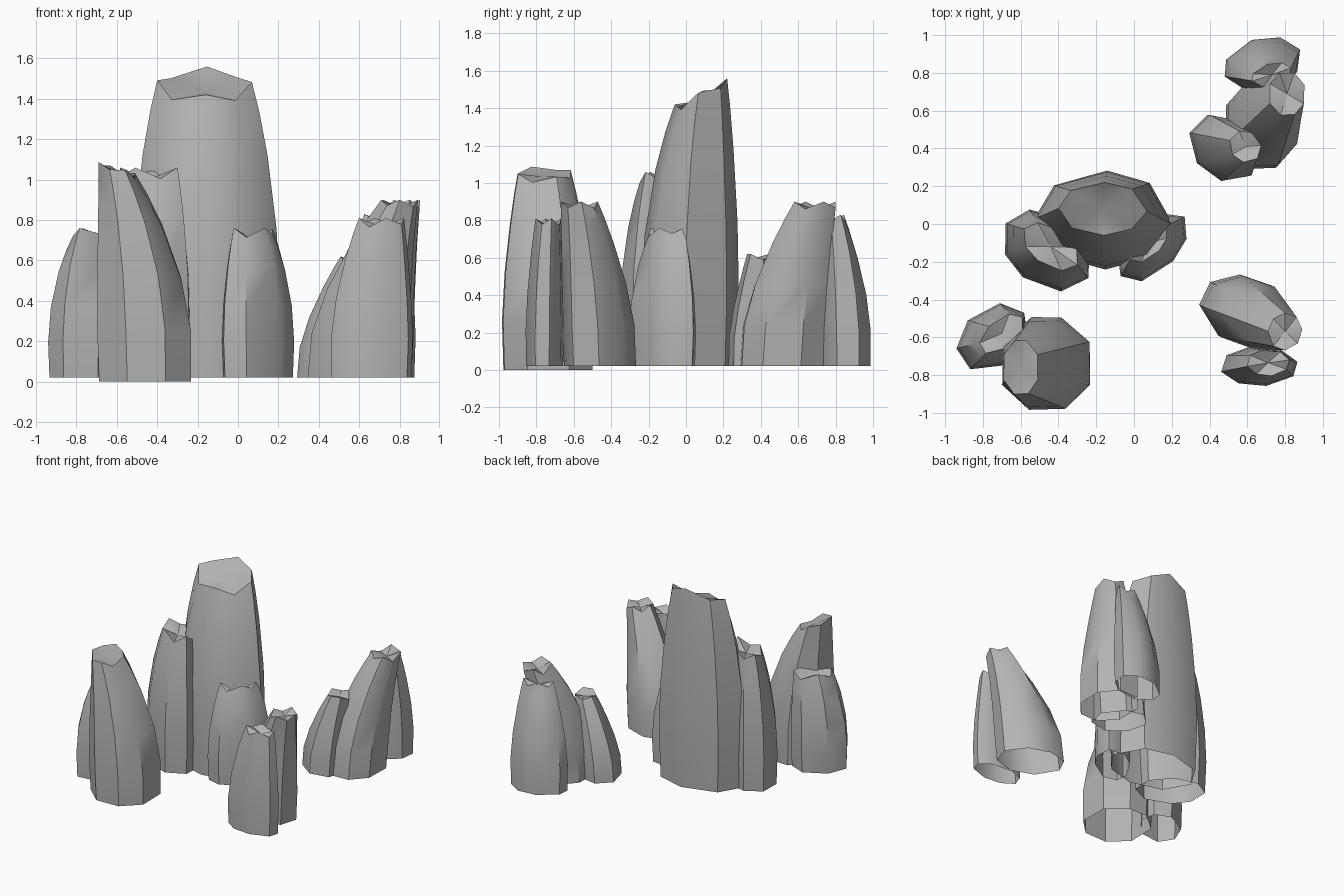
import bpy
import math
import random
from mathutils import Vector, Matrix

# Remove the default cube
cube = bpy.data.objects.get("Cube")
if cube:
    bpy.data.objects.remove(cube, do_unlink=True)

# Single grey stone material
stone = bpy.data.materials.new("grey_stone")
stone.use_nodes = True
stone.diffuse_color = (0.45, 0.45, 0.45, 1)
stone.node_tree.nodes["Principled BSDF"].inputs["Base Color"].default_value = (0.45, 0.45, 0.45, 1)

LEVELS = (0, 0.25, 0.5, 0.75, 0.9, 1)


def ellipse_point(centre, radii, turn, angle):
    """Point on a turned ellipse in the ground plane."""
    p = Vector((radii[0] * math.cos(angle), radii[1] * math.sin(angle)))
    return Vector(centre) + Matrix.Rotation(math.radians(turn), 2) @ p


def rock(name, base, base_r, top, top_r, height, turn=0, slope=(0, 0),
         sides=8, power=2.5, start=0, foot=0.02, chip=0.05, seed=1):
    """Tapering faceted pillar, open below, with a chipped and dished top."""
    rng = random.Random(seed)
    step = math.tau / sides
    angles = [math.radians(start) + step * (i + rng.uniform(-0.12, 0.12)) for i in range(sides)]

    # Rim height varies with the tilt of the top and random chips
    rim = []
    for i, a in enumerate(angles):
        d = ellipse_point(top, top_r, turn, a) - Vector(top)
        drop = chip * (i % 2) * rng.uniform(0.5, 1)
        rim.append(height + d.x * slope[0] + d.y * slope[1] - drop)

    # Rings from the foot to the rim
    verts, faces = [], []
    for t in LEVELS:
        blend = t ** power
        swell = 0.97 if t == 0 else 1.015 if t < 0.6 else 1
        for a, z in zip(angles, rim):
            low = ellipse_point(base, [r * swell for r in base_r], turn, a)
            high = ellipse_point(top, top_r, turn, a)
            p = low.lerp(high, blend)
            verts.append((p.x, p.y, foot + t * (z - foot)))
    for k in range(len(LEVELS) - 1):
        for i in range(sides):
            j = (i + 1) % sides
            a, b = k * sides, (k + 1) * sides
            faces.append((a + i, a + j, b + j, b + i))

    # Dished cap
    last = (len(LEVELS) - 1) * sides
    verts.append((top[0], top[1], sum(rim) / sides - chip * 0.5))
    for i in range(sides):
        faces.append((last + i, last + (i + 1) % sides, len(verts) - 1))

    mesh = bpy.data.meshes.new(name)
    mesh.from_pydata(verts, [], faces)
    mesh.materials.append(stone)
    obj = bpy.data.objects.new(name, mesh)
    bpy.context.collection.objects.link(obj)
    bpy.ops.object.select_all(action='DESELECT')
    obj.select_set(True)
    bpy.context.view_layer.objects.active = obj
    bpy.ops.object.shade_smooth_by_angle(angle=math.radians(40))
    return obj


# Central cluster
rock("centre_tall_rock", (-0.16, 0.02), (0.365, 0.26), (-0.165, 0.08), (0.235, 0.14),
     1.49, slope=(0, 0.5), power=3, start=90, chip=0.06, seed=3)
rock("centre_left_rock", (-0.46, -0.14), (0.26, 0.19), (-0.44, -0.12), (0.17, 0.1),
     1.06, turn=-35, power=3, chip=0.07, seed=5)
rock("centre_right_rock", (0.1, -0.12), (0.23, 0.13), (0.075, -0.1), (0.13, 0.07),
     0.76, turn=45, power=3, chip=0.05, seed=8)

# Front pair on the model's right
rock("front_right_tall_rock", (-0.46, -0.74), (0.26, 0.26), (-0.6, -0.76), (0.1, 0.15),
     1.06, slope=(-0.3, 0), power=2.3, start=22, foot=0, chip=0.03, seed=2)
rock("front_right_small_rock", (-0.75, -0.6), (0.21, 0.155), (-0.7, -0.58), (0.14, 0.075),
     0.76, turn=40, power=3, sides=7, seed=4)

# Front pair on the model's left
rock("front_left_leaning_rock", (0.59, -0.46), (0.26, 0.19), (0.8, -0.57), (0.09, 0.1),
     0.9, turn=-20, power=1.8, start=22, chip=0.04, seed=6)
rock("front_left_small_rock", (0.66, -0.755), (0.21, 0.105), (0.71, -0.735), (0.115, 0.07),
     0.81, power=2.2, start=15, chip=0.05, seed=7)

# Back trio on the model's left
rock("back_left_rear_rock", (0.68, 0.85), (0.215, 0.14), (0.73, 0.79), (0.11, 0.06),
     0.83, turn=15, power=2.2, start=10, seed=9)
rock("back_left_leaning_rock", (0.67, 0.52), (0.21, 0.25), (0.81, 0.69), (0.1, 0.12),
     0.9, power=1.8, start=22, chip=0.05, seed=10)
rock("back_left_front_rock", (0.47, 0.4), (0.21, 0.16), (0.59, 0.41), (0.09, 0.08),
     0.62, turn=-45, power=1.7, sides=7, chip=0.04, seed=11)
